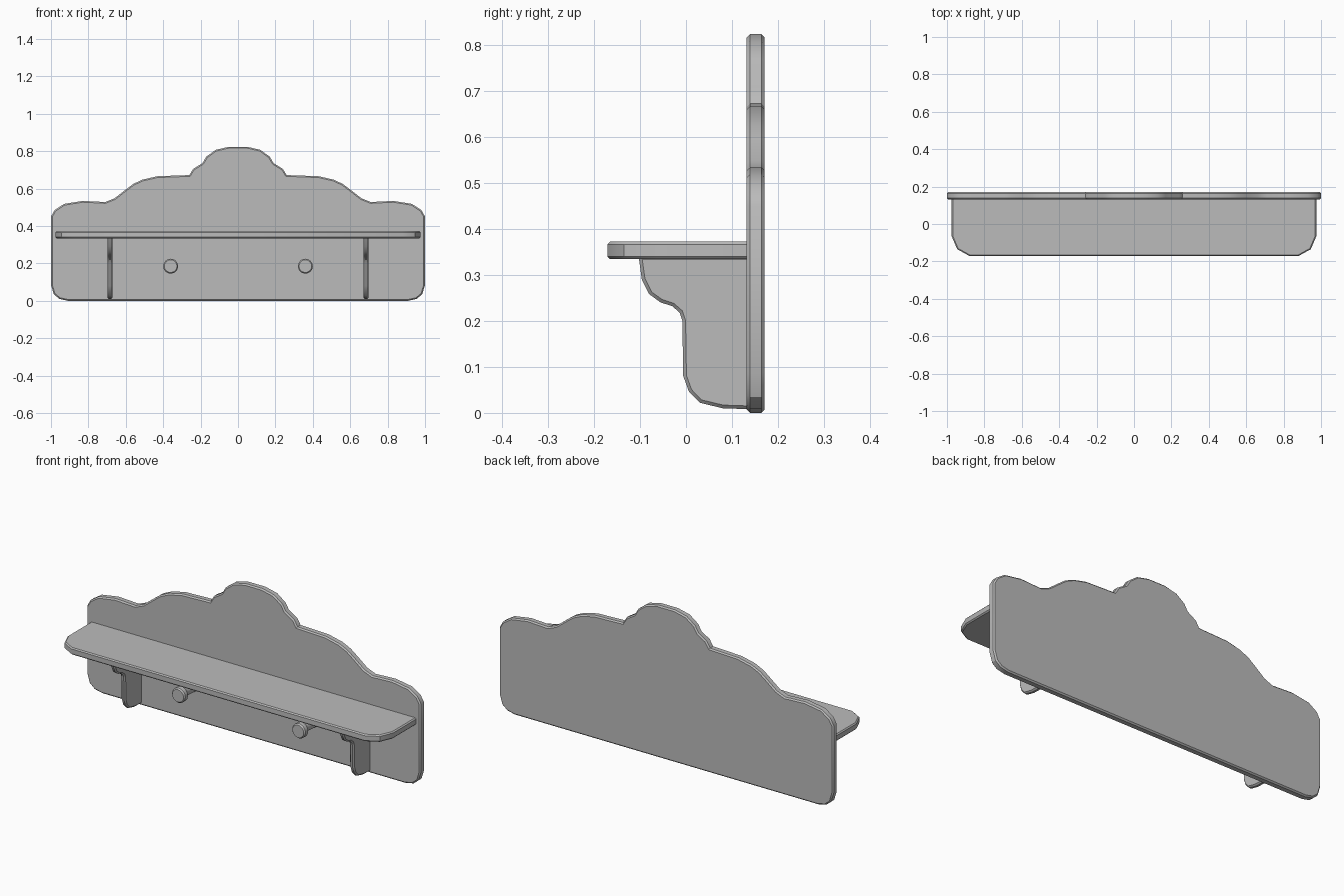
import bpy, bmesh, math
from mathutils import Vector, Matrix

cube = bpy.data.objects.get("Cube")
if cube:
    bpy.data.objects.remove(cube, do_unlink=True)

grey = bpy.data.materials.new("plain grey")
grey.use_nodes = True
grey.diffuse_color = (0.5, 0.5, 0.5, 1)
grey.node_tree.nodes["Principled BSDF"].inputs["Base Color"].default_value = (0.5, 0.5, 0.5, 1)


def finish(name, bm):
    bmesh.ops.recalc_face_normals(bm, faces=bm.faces)
    mesh = bpy.data.meshes.new(name)
    bm.to_mesh(mesh)
    bm.free()
    mesh.materials.append(grey)
    obj = bpy.data.objects.new(name, mesh)
    bpy.context.collection.objects.link(obj)
    bpy.ops.object.select_all(action='DESELECT')
    obj.select_set(True)
    bpy.context.view_layer.objects.active = obj
    bpy.ops.object.shade_smooth_by_angle(angle=math.radians(30))
    return obj


def plate(name, points, depth, chamfer):
    """Extrude a flat outline by a vector and chamfer both rims."""
    bm = bmesh.new()
    base = bm.faces.new([bm.verts.new(p) for p in points])
    ext = bmesh.ops.extrude_face_region(bm, geom=[base], use_keep_orig=True)
    moved = [g for g in ext["geom"] if isinstance(g, bmesh.types.BMVert)]
    bmesh.ops.translate(bm, verts=moved, vec=depth)
    bmesh.ops.recalc_face_normals(bm, faces=bm.faces)
    axis = Vector(depth).normalized()
    caps = [f for f in bm.faces if abs(f.normal.dot(axis)) > 0.9]
    rims = {e for f in caps for e in f.edges}
    bmesh.ops.bevel(bm, geom=list(rims), offset=chamfer, segments=1, affect='EDGES')
    return finish(name, bm)


def mirrored(half):
    """Complete a right-hand outline with its mirror image."""
    return half + [(-x, v) for x, v in reversed(half) if x > 0]


# Back board with scalloped top
board = [(0.91, 0), (0.955, 0.01), (0.985, 0.035), (1, 0.085), (1, 0.45),
         (0.98, 0.485), (0.93, 0.518), (0.83, 0.534), (0.71, 0.528), (0.66, 0.548),
         (0.6, 0.595), (0.56, 0.625), (0.51, 0.648), (0.43, 0.666), (0.26, 0.672),
         (0.24, 0.705), (0.19, 0.736), (0.17, 0.77), (0.12, 0.807), (0.05, 0.823)]
plate("back_board", [(x, 0.132, z) for x, z in mirrored(board)], (0, 0.039, 0), 0.007)

# Shelf with rounded front corners
shelf = [(0.88, -0.171), (0.945, -0.135), (0.975, -0.065), (0.975, 0.14)]
plate("shelf", [(x, y, 0.334) for x, y in mirrored(shelf)], (0, 0, 0.038), 0.006)

# Curved brackets under the shelf
bracket = [(0.14, 0.008), (0.08, 0.01), (0.03, 0.022), (0.006, 0.047), (-0.006, 0.08),
           (-0.008, 0.2), (-0.014, 0.218), (-0.03, 0.232), (-0.055, 0.24),
           (-0.08, 0.258), (-0.096, 0.29), (-0.103, 0.34), (0.14, 0.34)]
# Turned pegs: radius and y along the axis
peg = [(0.026, 0.14), (0.022, 0.06), (0.032, 0.036), (0.04, 0.029),
       (0.04, 0.007), (0.034, 0.0), (0, 0.0)]

for side, s in (("left", 1), ("right", -1)):
    plate(side + "_bracket", [(s * 0.685 - 0.013, y, z) for y, z in bracket],
          (0.026, 0, 0), 0.007)
    bm = bmesh.new()
    ring = [bm.verts.new((r, y, 0)) for r, y in peg]
    edges = [bm.edges.new(pair) for pair in zip(ring, ring[1:])]
    bmesh.ops.spin(bm, geom=ring + edges, cent=(0, 0, 0), axis=(0, 1, 0),
                   angle=math.tau, steps=16)
    bmesh.ops.remove_doubles(bm, verts=bm.verts, dist=0.0005)
    bmesh.ops.transform(bm, matrix=Matrix.Translation((s * 0.36, 0, 0.185)), verts=bm.verts)
    finish(side + "_peg", bm)
